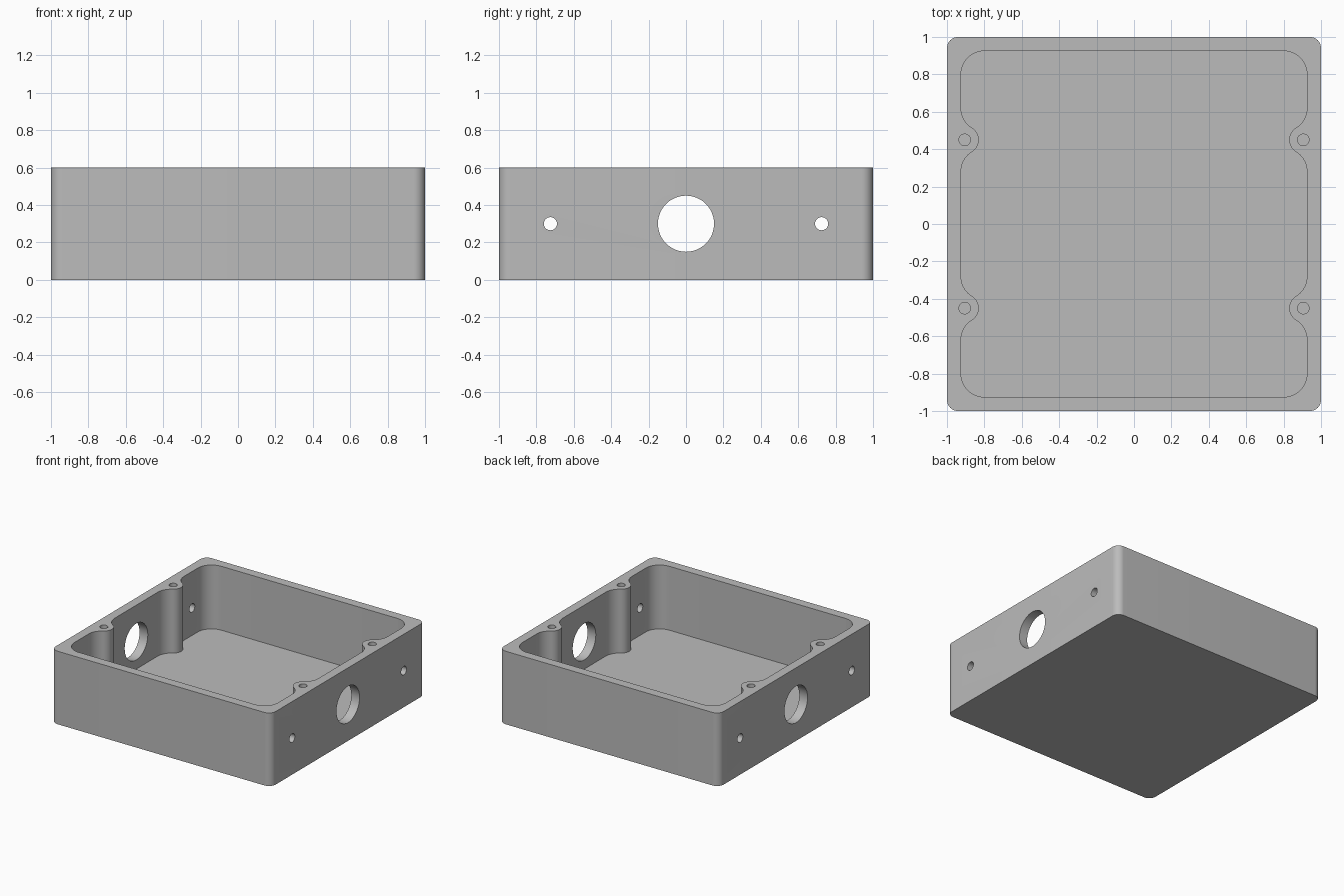
import bpy, bmesh
from math import sin, cos, pi, sqrt, atan2
from mathutils import Matrix

cube = bpy.data.objects.get("Cube")
if cube:
    bpy.data.objects.remove(cube, do_unlink=True)

HEIGHT, FLOOR = 0.6, 0.075
OUTER_R = 0.06                               # outside corner rounding
INNER, POCKET_R = 0.925, 0.125               # pocket half size and corner rounding
BOSS_X, BOSS_Y, BOSS_R = 0.905, 0.45, 0.075  # screw bosses

grey = bpy.data.materials.new("plain_grey")
grey.use_nodes = True
colour = (0.5, 0.5, 0.5, 1)
grey.diffuse_color = colour
grey.node_tree.nodes["Principled BSDF"].inputs["Base Color"].default_value = colour


def arc(cx, cy, r, a0, a1, n=12):
    return [(cx + r * cos(a0 + (a1 - a0) * i / n),
             cy + r * sin(a0 + (a1 - a0) * i / n)) for i in range(n + 1)]


def mesh_object(name, bm):
    bmesh.ops.recalc_face_normals(bm, faces=bm.faces)
    mesh = bpy.data.meshes.new(name)
    bm.to_mesh(mesh)
    bm.free()
    mesh.materials.append(grey)
    obj = bpy.data.objects.new(name, mesh)
    bpy.context.collection.objects.link(obj)
    return obj


def prism(name, outline, z0, z1):
    bm = bmesh.new()
    face = bm.faces.new([bm.verts.new((x, y, z0)) for x, y in outline])
    top = bmesh.ops.extrude_face_region(bm, geom=[face])["geom"]
    bmesh.ops.translate(bm, vec=(0, 0, z1 - z0),
                        verts=[v for v in top if isinstance(v, bmesh.types.BMVert)])
    return mesh_object(name, bm)


def cut(target, cutter):
    mod = target.modifiers.new("cut", "BOOLEAN")
    mod.operation, mod.solver, mod.object = "DIFFERENCE", "EXACT", cutter
    bpy.context.view_layer.objects.active = target
    bpy.ops.object.modifier_apply(modifier=mod.name)
    bpy.data.objects.remove(cutter, do_unlink=True)


def drill(target, centre, radius, length, sideways, sides=48):
    bm = bmesh.new()
    turn = Matrix.Rotation(pi / 2, 4, "Y") if sideways else Matrix()
    bmesh.ops.create_cone(bm, cap_ends=True, segments=sides, radius1=radius, radius2=radius,
                          depth=length, matrix=Matrix.Translation(centre) @ turn)
    cutter = mesh_object("drill_cutter", bm)
    cutter.hide_render = True
    cut(target, cutter)


# Solid block with rounded vertical corners
c = 1 - OUTER_R
outline = []
for k, (sx, sy) in enumerate([(1, 1), (-1, 1), (-1, -1), (1, -1)]):
    outline += arc(sx * c, sy * c, OUTER_R, k * pi / 2, (k + 1) * pi / 2)
box = prism("enclosure_box", outline, 0, HEIGHT)

# Pocket quarter outline: fillet, boss, fillet, then the corner
fx = INNER - POCKET_R
reach = sqrt((BOSS_R + POCKET_R) ** 2 - (BOSS_X - fx) ** 2)
tilt = atan2(reach, BOSS_X - fx)
quarter = arc(fx, BOSS_Y - reach, POCKET_R, 0, tilt)
quarter += arc(BOSS_X, BOSS_Y, BOSS_R, pi + tilt, pi - tilt, 20)[1:]
quarter += arc(fx, BOSS_Y + reach, POCKET_R, -tilt, 0)[1:]
quarter += arc(fx, fx, POCKET_R, 0, pi / 2)
half = quarter + [(-x, y) for x, y in reversed(quarter)]
pocket = half + [(x, -y) for x, y in reversed(half)]
pocket_cutter = prism("pocket_cutter", pocket, FLOOR, HEIGHT + 0.1)
pocket_cutter.hide_render = True
cut(box, pocket_cutter)

# Blind screw holes in the bosses
for sx in (-1, 1):
    for sy in (-1, 1):
        drill(box, (sx * BOSS_X, sy * BOSS_Y, HEIGHT), 0.031, 0.6, False, 32)

# Cable opening and mounting holes through both side walls
for y, r in ((0, 0.15), (-0.725, 0.035), (0.725, 0.035)):
    drill(box, (0, y, 0.3), r, 2.4, True)

bpy.ops.object.select_all(action="DESELECT")
box.select_set(True)
bpy.context.view_layer.objects.active = box
bpy.ops.object.shade_smooth_by_angle(angle=pi / 6)
